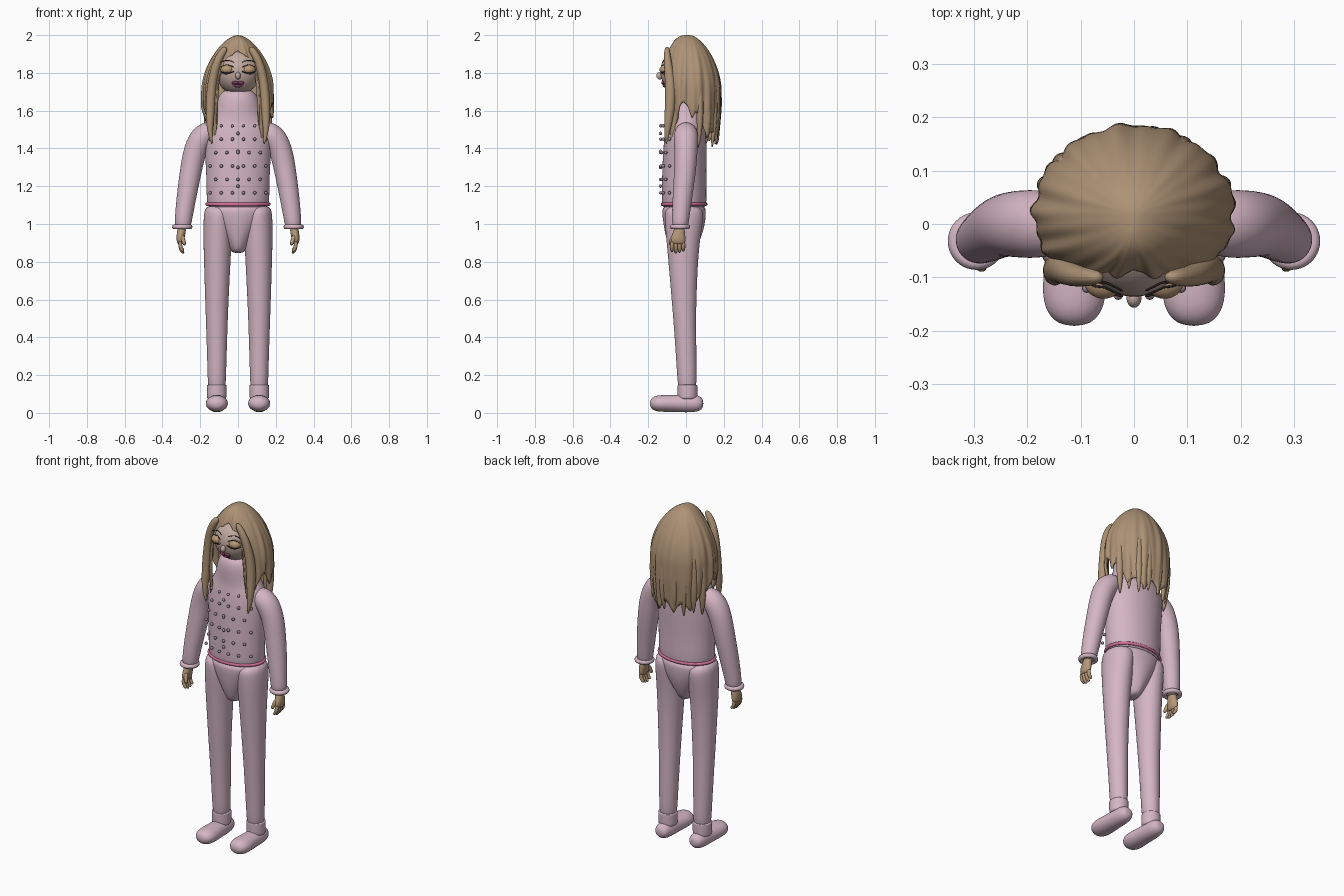
import bpy, bmesh
from math import sin, cos, pi, sqrt
from mathutils import Vector, Matrix

default_cube = bpy.data.objects.get("Cube")
if default_cube:
    bpy.data.objects.remove(default_cube, do_unlink=True)


def make_material(name, red, green, blue):
    material = bpy.data.materials.new(name)
    material.use_nodes = True
    material.diffuse_color = (red, green, blue, 1)
    shader = material.node_tree.nodes["Principled BSDF"]
    shader.inputs["Base Color"].default_value = (red, green, blue, 1)
    shader.inputs["Roughness"].default_value = 0.7
    return material


PINK = make_material("pale pink fabric", 0.66, 0.47, 0.55)
BELT = make_material("rose trim", 0.66, 0.17, 0.32)
HAIR = make_material("dark blonde hair", 0.42, 0.29, 0.18)
SKIN = make_material("face skin", 0.55, 0.41, 0.36)
HAND = make_material("tan skin", 0.46, 0.31, 0.19)
LID = make_material("gold eyelid", 0.47, 0.31, 0.17)
DARK = make_material("dark lash", 0.02, 0.015, 0.015)
LIPS = make_material("plum lips", 0.2, 0.04, 0.11)
STUD = make_material("grey pink stud", 0.33, 0.25, 0.29)


def finish(mesh_data, name, material, smooth_levels=0):
    """Turn a bmesh into a smooth shaded object."""
    bmesh.ops.recalc_face_normals(mesh_data, faces=mesh_data.faces)
    mesh = bpy.data.meshes.new(name)
    mesh_data.to_mesh(mesh)
    mesh_data.free()
    mesh.shade_smooth()
    mesh.materials.append(material)
    part = bpy.data.objects.new(name, mesh)
    bpy.context.collection.objects.link(part)
    if smooth_levels:
        subdivision = part.modifiers.new("smooth", "SUBSURF")
        subdivision.levels = subdivision.render_levels = smooth_levels
    return part


def sweep(name, material, rings, up=(0, 1, 0), sides=14, levels=2):
    """Skin elliptical rings (x, y, z, side radius, up radius) along a path."""
    bm = bmesh.new()
    centres = [Vector(ring[:3]) for ring in rings]
    loops = []
    for i, ring in enumerate(rings):
        ahead = centres[min(i + 1, len(rings) - 1)]
        tangent = (ahead - centres[max(i - 1, 0)]).normalized()
        across = Vector(up).cross(tangent).normalized()
        upward = tangent.cross(across)
        loop = []
        for k in range(sides):
            turn = 2 * pi * k / sides
            offset = across * cos(turn) * ring[3] + upward * sin(turn) * ring[4]
            loop.append(bm.verts.new(centres[i] + offset))
        loops.append(loop)
    for low, high in zip(loops, loops[1:]):
        for k in range(sides):
            n = (k + 1) % sides
            bm.faces.new((low[k], low[n], high[n], high[k]))
    bm.faces.new(loops[0])
    bm.faces.new(loops[-1])
    return finish(bm, name, material, levels)


def ball(name, material, centre, radii, segments=32):
    bm = bmesh.new()
    placement = Matrix.Translation(centre) @ Matrix.Diagonal((*radii, 1))
    bmesh.ops.create_uvsphere(bm, u_segments=segments, v_segments=segments // 2,
                              radius=1, matrix=placement)
    return finish(bm, name, material)


def band(name, material, centre, rx, ry, thick):
    """An elliptical rounded ring lying flat."""
    bpy.ops.mesh.primitive_torus_add(location=centre, major_radius=rx, minor_radius=thick,
                                     major_segments=40, minor_segments=10)
    part = bpy.context.object
    part.name = name
    part.scale.y = ry / rx
    part.data.materials.append(material)
    part.data.shade_smooth()


def strand(name, material, points, radius):
    rings = [(*point, radius, radius) for point in points]
    return sweep(name, material, rings, up=(0, 0, 1), sides=6, levels=1)


# Sweater body with high collar
sweep("sweater", PINK, [
    (0, -0.01, 1.08, 0.15, 0.11), (0, -0.01, 1.1, 0.17, 0.122), (0, -0.01, 1.25, 0.168, 0.118),
    (0, -0.005, 1.4, 0.18, 0.118), (0, 0, 1.5, 0.182, 0.11), (0, 0, 1.55, 0.145, 0.1),
    (0, -0.005, 1.61, 0.122, 0.095), (0, -0.01, 1.67, 0.11, 0.09), (0, -0.01, 1.72, 0.07, 0.065)],
    sides=20)
band("waist_trim", BELT, (0, -0.01, 1.105), 0.164, 0.117, 0.009)

# Hips
sweep("hips", PINK, [
    (0, -0.02, 0.845, 0.03, 0.045), (0, -0.02, 0.87, 0.045, 0.07), (0, -0.015, 0.93, 0.075, 0.095),
    (0, -0.01, 1, 0.125, 0.112), (0, -0.01, 1.06, 0.165, 0.118), (0, -0.01, 1.11, 0.168, 0.115)],
    sides=20)

for side, label in ((1, "left"), (-1, "right")):
    # Leg, ankle cuff and shoe
    sweep(label + "_leg", PINK, [
        (side * x, y, z, rx, ry) for x, y, z, rx, ry in (
            (0.112, 0.007, 0.1, 0.048, 0.05), (0.112, 0.005, 0.2, 0.05, 0.053),
            (0.112, -0.005, 0.45, 0.058, 0.06), (0.112, -0.01, 0.58, 0.063, 0.066),
            (0.11, -0.015, 0.8, 0.072, 0.08), (0.108, -0.015, 0.93, 0.078, 0.093),
            (0.105, -0.01, 1.04, 0.08, 0.108), (0.1, -0.01, 1.1, 0.075, 0.1))])
    sweep(label + "_ankle_cuff", PINK, [
        (side * 0.113, 0.008, z, r, r) for z, r in
        ((0.07, 0.05), (0.08, 0.054), (0.14, 0.054), (0.148, 0.054), (0.15, 0.045))])
    sweep(label + "_shoe", PINK, [
        (side * 0.112, y, 0.05, rx, rz) for y, rx, rz in (
            (0.092, 0.018, 0.016), (0.08, 0.04, 0.038), (0.04, 0.051, 0.05), (-0.05, 0.054, 0.047),
            (-0.12, 0.063, 0.046), (-0.165, 0.056, 0.043), (-0.192, 0.026, 0.02))], up=(0, 0, 1))

    # Sleeve and wrist cuff
    sweep(label + "_sleeve", PINK, [
        (side * x, y, z, r, r) for x, y, z, r in (
            (0.11, 0, 1.49, 0.04), (0.15, 0, 1.49, 0.062), (0.195, 0, 1.462, 0.067),
            (0.228, 0, 1.39, 0.063), (0.247, -0.003, 1.3, 0.06), (0.272, -0.018, 1.15, 0.054),
            (0.29, -0.03, 1.02, 0.047), (0.294, -0.032, 0.97, 0.042))])
    band(label + "_wrist_cuff", PINK, (side * 0.295, -0.032, 0.985), 0.041, 0.041, 0.013)

    # Hand with fingers and thumb
    sweep(label + "_palm", HAND, [
        (side * x, y, z, rx, ry) for x, y, z, rx, ry in (
            (0.295, -0.033, 0.99, 0.022, 0.026), (0.3, -0.036, 0.955, 0.024, 0.032),
            (0.306, -0.042, 0.92, 0.022, 0.042), (0.305, -0.044, 0.89, 0.016, 0.038))])
    for finger in range(4):
        y = -0.074 + finger * 0.02
        drop = 0.008 * abs(finger - 1.3)
        sweep(f"{label}_finger_{finger + 1}", HAND, [
            (side * x, y, z, r, r) for x, z, r in (
                (0.307, 0.91, 0.012), (0.306, 0.88, 0.0115),
                (0.298, 0.855 + drop, 0.011), (0.286, 0.842 + drop, 0.007))], sides=8, levels=1)
    sweep(label + "_thumb", HAND, [
        (side * x, y, z, r, r) for x, y, z, r in (
            (0.3, -0.06, 0.945, 0.013), (0.29, -0.077, 0.915, 0.013),
            (0.281, -0.084, 0.885, 0.009))], sides=8, levels=1)

# Head and nose
ball("head", SKIN, (0, -0.02, 1.807), (0.118, 0.116, 0.122), 48)
ball("nose", SKIN, (0, -0.138, 1.785), (0.014, 0.019, 0.02))


def face_y(x, z, lift=0):
    inside = 1 - (x / 0.118) ** 2 - ((z - 1.807) / 0.122) ** 2
    return -0.02 - 0.116 * sqrt(max(inside, 0)) - lift


# Eyes: heavy lids, lash lines, brows
STEPS = [step / 4 for step in range(-4, 5)]
for side, label in ((1, "left"), (-1, "right")):
    ball(label + "_eyelid", LID, (side * 0.057, -0.108, 1.817), (0.036, 0.032, 0.026))
    for kind, height, bend, reach, radius in (
            ("lower_lash", 1.808, -0.009, 0.037, 0.0035), ("lid_crease", 1.83, 0.012, 0.034, 0.0025),
            ("brow", 1.856, 0.01, 0.036, 0.0025)):
        path = []
        for t in STEPS:
            x, z = 0.057 + t * reach, height + bend * (1 - t * t)
            bulge = 1 - (t * reach / 0.036) ** 2 - ((z - 1.817) / 0.026) ** 2
            lid_y = -0.108 - 0.032 * sqrt(max(bulge, 0))
            path.append((side * x, min(lid_y, face_y(x, z)) - 0.001, z))
        strand(f"{label}_{kind}", DARK, path, radius)
    # Upper lip half
    ball(label + "_upper_lip", LIPS, (side * 0.013, face_y(0.013, 1.748), 1.748), (0.019, 0.01, 0.009))
ball("lower_lip", LIPS, (0, face_y(0, 1.732), 1.732), (0.023, 0.012, 0.009))
strand("mouth_line", DARK, [(t * 0.033, face_y(t * 0.033, 1.741, 0.009 * (1 - t * t)), 1.741)
                            for t in STEPS], 0.0025)

# Sweater studs in staggered rows, plus a centre column
stud_mesh = bmesh.new()
spots = [(0, z) for z in (1.48, 1.385, 1.3, 1.2)]
for row in range(6):
    count = 4 if row == 0 else 5 + row % 2
    spots += [((k - (count - 1) / 2) * 0.059, 1.52 - row * 0.071) for k in range(count)]
for x, z in spots:
    y = -0.008 - 0.127 * sqrt(1 - (x / 0.19) ** 2)
    bmesh.ops.create_icosphere(stud_mesh, subdivisions=2, radius=0.009,
                               matrix=Matrix.Translation((x, y, z)))
finish(stud_mesh, "sweater_studs", STUD)

# Hair shell: columns from crown to a ragged lower edge
EDGE = ((0, 1.918), (0.45, 1.88), (0.62, 1.76), (0.7, 1.52), (0.82, 1.42), (0.95, 1.5),
        (1.08, 1.58), (1.5, 1.58), (1.8, 1.54), (2.1, 1.46), (2.5, 1.42), (3.2, 1.42))


def hair_edge(angle):
    a = abs(angle)
    for (a0, z0), (a1, z1) in zip(EDGE, EDGE[1:]):
        if a <= a1:
            jag = 0.065 * abs(sin(5.5 * angle + 0.4)) if a > 1.08 else 0
            return z0 + (z1 - z0) * (a - a0) / (a1 - a0) + jag


def hair_point(angle, v):
    z = 2 - (2 - hair_edge(angle)) * v ** 1.6
    dome = sin(min((2 - z) / 0.3, 1) * pi / 2) ** 0.57
    depth = 0.148 * dome ** 0.55 if cos(angle) > 0 else 0.168 * dome
    wave = 1 + v * (0.025 * sin(13 * angle + 4 * v) + 0.018 * sin(23 * angle + 1))
    part_dip = 0.008 * v * max(0, 1 - abs(angle) * 4)
    tuck = 1 - 0.1 * max(0, 1.62 - z) / 0.2
    return (0.188 * dome * wave * tuck * sin(angle),
            0.018 - depth * wave * tuck * cos(angle) + part_dip, z)


COLUMNS, ROWS = 180, 32
hair = bmesh.new()
grid = [[hair.verts.new(hair_point(-pi + 2 * pi * c / COLUMNS, r / ROWS)) for r in range(ROWS + 1)]
        for c in range(COLUMNS)]
for c in range(COLUMNS):
    here, there = grid[c], grid[(c + 1) % COLUMNS]
    for r in range(ROWS):
        hair.faces.new((here[r], here[r + 1], there[r + 1], there[r]))
bmesh.ops.remove_doubles(hair, verts=hair.verts, dist=0.0005)
shell = finish(hair, "hair", HAIR)
thickness = shell.modifiers.new("thickness", "SOLIDIFY")
thickness.thickness = 0.014

# Loose tapered locks framing the face and falling down the back
for side, label in ((1, "left"), (-1, "right")):
    sweep(label + "_front_lock", HAIR, [
        (side * x, y, z, rx, ry) for x, y, z, rx, ry in (
            (0.06, -0.1, 1.94, 0.02, 0.015), (0.112, -0.1, 1.87, 0.022, 0.02),
            (0.14, -0.08, 1.74, 0.026, 0.03), (0.148, -0.085, 1.6, 0.026, 0.028),
            (0.15, -0.1, 1.5, 0.017, 0.018), (0.138, -0.105, 1.42, 0.004, 0.004))])
    for k in range(4):
        angle = 1.95 + k * 0.33
        x, y = side * 0.172 * sin(angle), 0.018 - 0.15 * cos(angle)
        sweep(f"{label}_back_lock_{k + 1}", HAIR, [
            (x, y, 1.78, 0.015, 0.014), (x, y, 1.62, 0.027, 0.022),
            (x, y, 1.5, 0.02, 0.016), (x * 0.95, y - 0.01, 1.4 + 0.02 * (k % 2), 0.004, 0.004)], sides=10)
